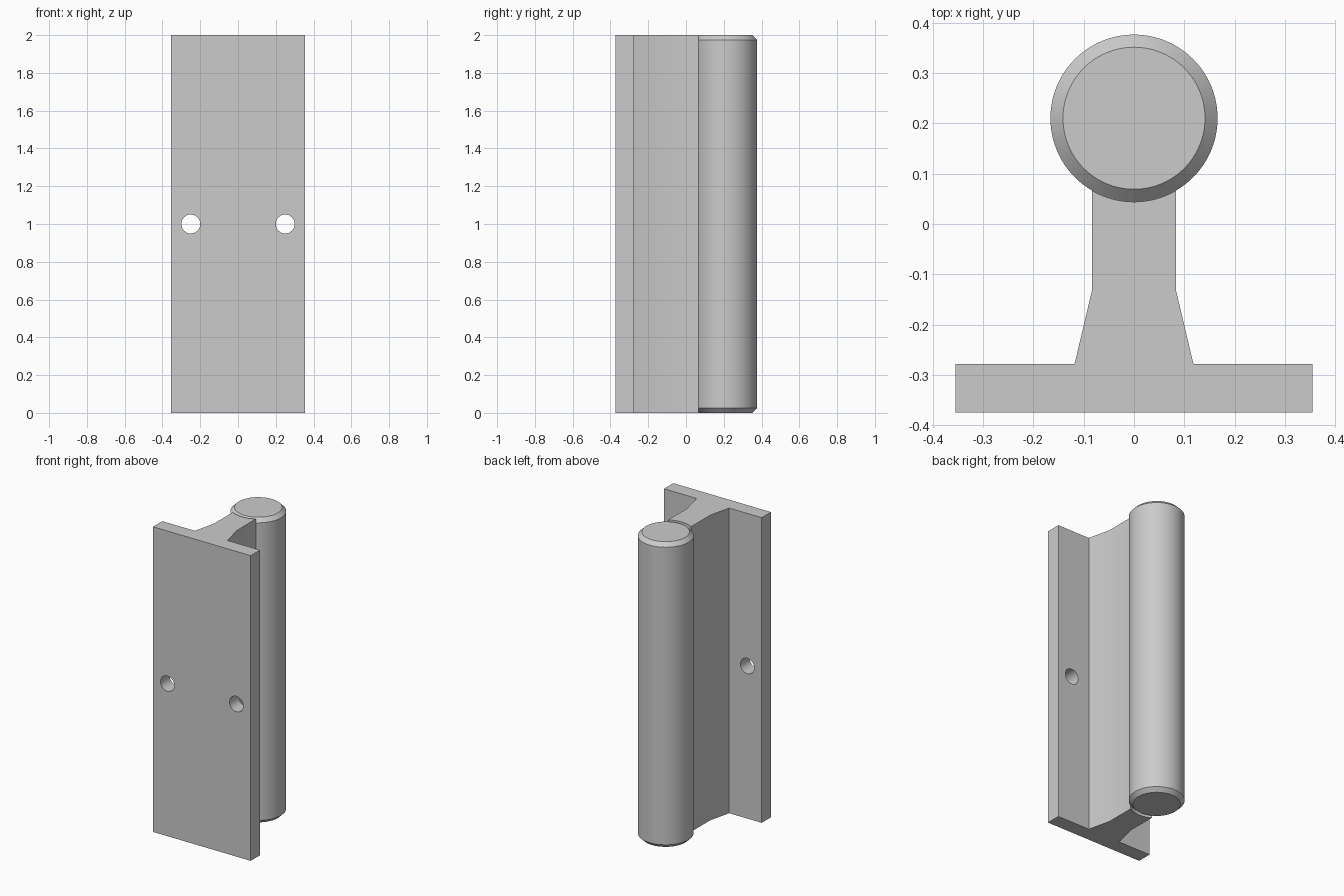
import bpy
import bmesh
from math import cos, sin, asin, pi, radians
from mathutils import Matrix

HEIGHT = 2.0
PIN_Y, PIN_R, CHAMFER = 0.21, 0.166, 0.025
WEB_HALF = 0.083

cube = bpy.data.objects.get("Cube")
if cube:
    bpy.data.objects.remove(cube, do_unlink=True)

grey = bpy.data.materials.new("plain grey")
grey.use_nodes = True
colour = (0.6, 0.6, 0.6, 1)
grey.diffuse_color = colour
grey.node_tree.nodes["Principled BSDF"].inputs["Base Color"].default_value = colour


def make_object(name, bm):
    bmesh.ops.recalc_face_normals(bm, faces=bm.faces)
    mesh = bpy.data.meshes.new(name)
    bm.to_mesh(mesh)
    bm.free()
    mesh.materials.append(grey)
    obj = bpy.data.objects.new(name, mesh)
    bpy.context.collection.objects.link(obj)
    return obj


def activate(obj):
    bpy.ops.object.select_all(action="DESELECT")
    obj.select_set(True)
    bpy.context.view_layer.objects.active = obj


def smooth(obj):
    activate(obj)
    bpy.ops.object.shade_smooth_by_angle(angle=radians(30))


# Flanged bracket: plate, flared web and concave seat in one extruded profile
half = [(0.354, -0.374), (0.354, -0.278), (0.118, -0.278), (WEB_HALF, -0.13)]
spread = asin(WEB_HALF / PIN_R)
steps = 16
angles = [spread - 2 * spread * i / steps for i in range(steps + 1)]
seat = [(PIN_R * sin(a), PIN_Y - PIN_R * cos(a)) for a in angles]
outline = half + seat + [(-x, y) for x, y in reversed(half)]

bm = bmesh.new()
base = bm.faces.new([bm.verts.new((x, y, 0)) for x, y in outline])
top = bmesh.ops.extrude_face_region(bm, geom=[base], use_keep_orig=True)
bmesh.ops.translate(bm, vec=(0, 0, HEIGHT),
                    verts=[v for v in top["geom"] if isinstance(v, bmesh.types.BMVert)])
bracket = make_object("flanged_bracket", bm)

# Two screw holes through the plate
bm = bmesh.new()
for side in (-1, 1):
    place = Matrix.Translation((0.25 * side, -0.326, 1)) @ Matrix.Rotation(pi / 2, 4, "X")
    bmesh.ops.create_cone(bm, cap_ends=True, segments=48, radius1=0.05,
                          radius2=0.05, depth=0.2, matrix=place)
cutter = make_object("screw_hole_cutter", bm)
cutter.hide_render = True
cut = bracket.modifiers.new("screw_holes", "BOOLEAN")
cut.operation = "DIFFERENCE"
cut.solver = "EXACT"
cut.object = cutter
activate(bracket)
bpy.ops.object.modifier_apply(modifier=cut.name)
bpy.data.objects.remove(cutter, do_unlink=True)
smooth(bracket)

# Round pin with chamfered ends
bm = bmesh.new()
bmesh.ops.create_cone(bm, cap_ends=True, segments=96, radius1=PIN_R, radius2=PIN_R,
                      depth=HEIGHT, matrix=Matrix.Translation((0, PIN_Y, HEIGHT / 2)))
rims = [e for e in bm.edges if abs(e.verts[0].co.z - e.verts[1].co.z) < 0.01]
bmesh.ops.bevel(bm, geom=rims, offset=CHAMFER, segments=1, affect="EDGES")
smooth(make_object("round_pin", bm))
